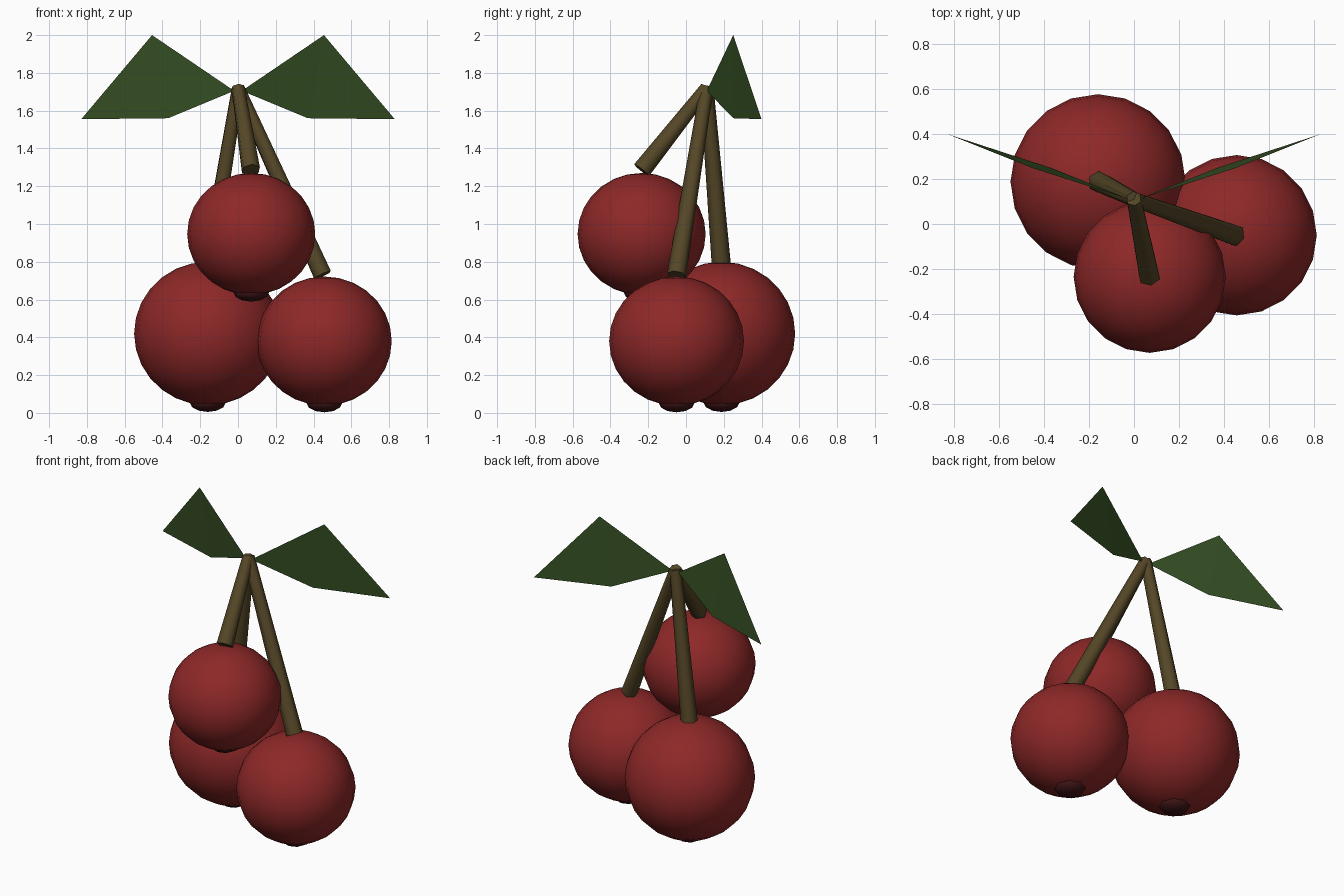
import bpy, bmesh
from mathutils import Vector, Matrix

if "Cube" in bpy.data.objects:
    bpy.data.objects.remove(bpy.data.objects["Cube"])


def material(name, rgb):
    m = bpy.data.materials.new(name)
    m.diffuse_color = (*rgb, 1)
    m.use_nodes = True
    m.node_tree.nodes["Principled BSDF"].inputs["Base Color"].default_value = m.diffuse_color
    return m


RED = material("berry_red", (0.27, 0.021, 0.021))
DARK = material("dark_blossom_end", (0.05, 0.007, 0.008))
BROWN = material("stem_brown", (0.09, 0.062, 0.02))
GREEN = material("leaf_green", (0.036, 0.078, 0.017))


def add_object(name, bm, mat, smooth=False):
    mesh = bpy.data.meshes.new(name)
    bm.to_mesh(mesh)
    bm.free()
    for p in mesh.polygons:
        p.use_smooth = smooth
    mesh.materials.append(mat)
    obj = bpy.data.objects.new(name, mesh)
    bpy.context.collection.objects.link(obj)
    return obj


def ball(name, centre, r, rz, mat, segments, rings):
    bm = bmesh.new()
    bmesh.ops.create_uvsphere(bm, u_segments=segments, v_segments=rings, radius=1)
    bmesh.ops.transform(bm, verts=bm.verts, matrix=Matrix.Translation(centre)
                        @ Matrix.Diagonal((r, r, rz, 1)))
    return add_object(name, bm, mat, True)


def stem(name, top, bottom, r_top, r_bottom):
    top, bottom = Vector(top), Vector(bottom)
    axis = top - bottom
    bm = bmesh.new()
    bmesh.ops.create_cone(bm, cap_ends=True, segments=6, radius1=r_bottom,
                          radius2=r_top, depth=axis.length)
    bmesh.ops.transform(bm, verts=bm.verts, matrix=Matrix.Translation((top + bottom) / 2)
                        @ axis.to_track_quat('Z', 'Y').to_matrix().to_4x4())
    obj = add_object(name, bm, BROWN, True)
    for p in obj.data.polygons:          # flat end caps
        p.use_smooth = len(p.vertices) == 4
    for e in obj.data.edges:             # sharp rims
        v = [obj.data.vertices[i].co for i in e.vertices]
        if abs((v[0] - v[1]).dot(axis.normalized())) < 0.01:
            e.use_edge_sharp = True


# Berries, each with a dark blossom end and a stem: centre, radius, stem end height
JOINT = (0, 0.11, 1.72)
BERRIES = {
    "left": ((-0.16, 0.188, 0.42), 0.39, 0.38, 0.77),
    "right": ((0.457, -0.05, 0.38), 0.357, 0.342, 0.73),
    "upper": ((0.07, -0.235, 0.947), 0.339, 0.323, 1.285),
}
for key, (c, r, rz, stem_z) in BERRIES.items():
    ball(key + "_berry", c, r, rz, RED, 20, 14)
    ball(key + "_blossom_end", (c[0], c[1], c[2] - rz + 0.015), 0.095, 0.05, DARK, 8, 6)
    stem(key + "_stem", JOINT, (c[0] * 0.98, c[1], stem_z), 0.036, 0.051)

# Two leaves, mirrored across x, each folded between its upper and lower corners
for side, name in ((-1, "left_leaf"), (1, "right_leaf")):
    bm = bmesh.new()
    base, top, tip, low = [bm.verts.new((side * x, y, z)) for x, y, z in (
        (0.02, 0.11, 1.705), (0.455, 0.25, 2.0), (0.83, 0.4, 1.555), (0.37, 0.25, 1.56))]
    bm.faces.new((base, low, top))
    bm.faces.new((low, tip, top))
    add_object(name, bm, GREEN)
